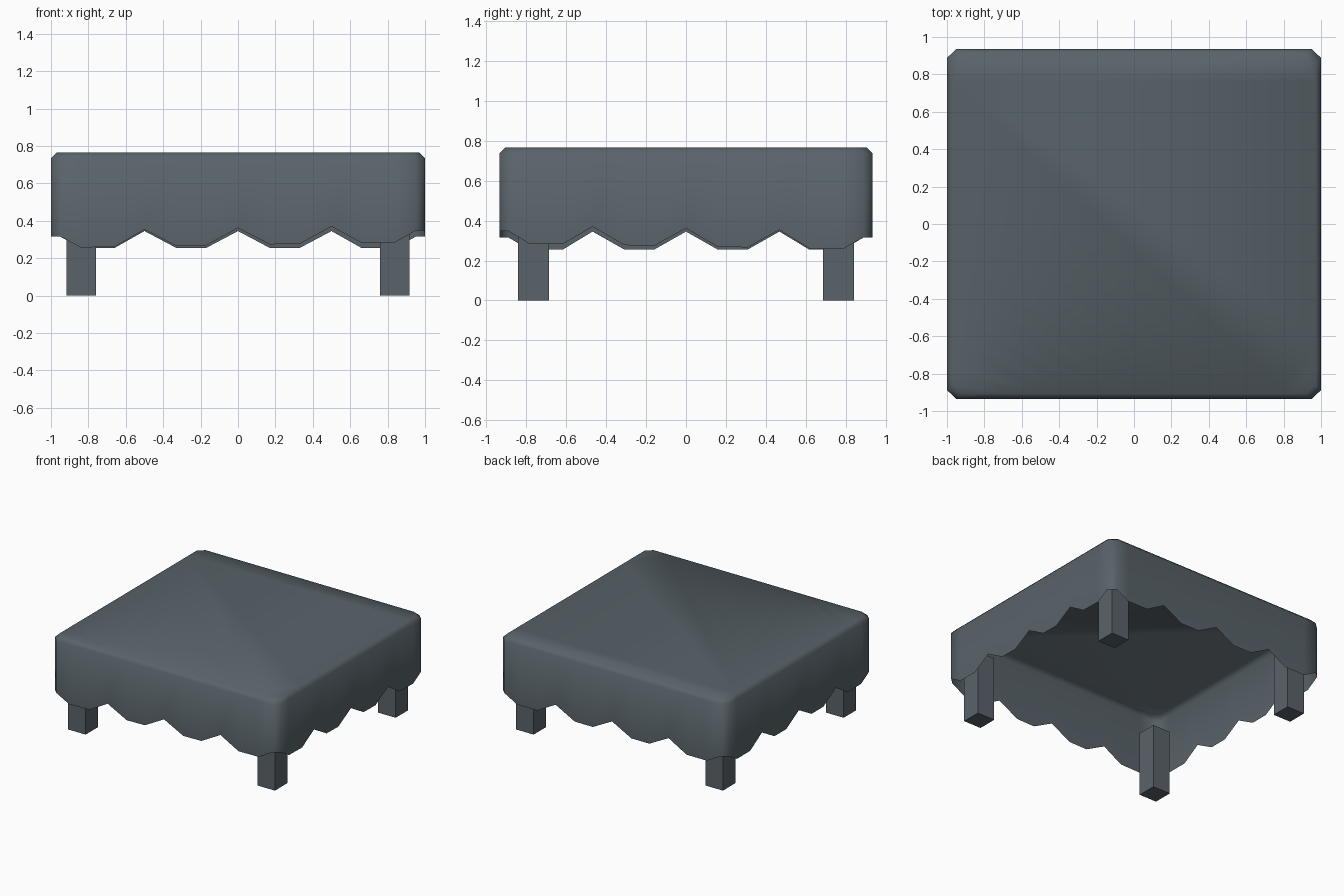
import bpy
import bmesh

cube = bpy.data.objects.get("Cube")
if cube:
    bpy.data.objects.remove(cube, do_unlink=True)

HALF_X, HALF_Y = 1.0, 0.935
TOP, SHOULDER = 0.765, 0.735

slate = bpy.data.materials.new("slate grey")
slate.use_nodes = True
colour = (0.10, 0.125, 0.143, 1)
slate.diffuse_color = colour
bsdf = slate.node_tree.nodes["Principled BSDF"]
bsdf.inputs["Base Color"].default_value = colour
bsdf.inputs["Roughness"].default_value = 0.8


def finish(bm, name):
    mesh = bpy.data.meshes.new(name)
    bm.to_mesh(mesh)
    bm.free()
    mesh.materials.append(slate)
    obj = bpy.data.objects.new(name, mesh)
    bpy.context.collection.objects.link(obj)
    return obj


# Scalloped hem along one side: position and height
half_hem = [(0, 0.345), (0.17, 0.255), (0.33, 0.255), (0.5, 0.345),
            (0.66, 0.255), (0.84, 0.255), (0.95, 0.315)]
side = [(-u, z) for u, z in reversed(half_hem[1:])] + half_hem

# Outline of all four sides, with clipped corners between them
outline = []
for turn in range(4):
    for u, z in side:
        x, y = u, -1
        for _ in range(turn):
            x, y = -y, x
        lift = 0.033 * (x + 1) / 2 * (1 - y) / 2   # one corner hangs higher
        outline.append((x * HALF_X, y * HALF_Y, z + lift))

# Cloth: open shell with a bevelled top edge
bm = bmesh.new()
rings = [
    [bm.verts.new(p) for p in outline],
    [bm.verts.new((x, y, SHOULDER)) for x, y, z in outline],
    [bm.verts.new((x * 0.97, y * 0.97, TOP)) for x, y, z in outline],
]
count = len(outline)
for low, high in zip(rings, rings[1:]):
    for i in range(count):
        j = (i + 1) % count
        bm.faces.new((low[i], low[j], high[j], high[i]))
bm.faces.new(rings[-1])
for face in bm.faces:
    face.smooth = True
finish(bm, "table_cloth")

# Four square legs
for sx, x_name in ((1, "left"), (-1, "right")):
    for sy, y_name in ((-1, "front"), (1, "back")):
        bm = bmesh.new()
        bmesh.ops.create_cube(bm, size=1)
        bmesh.ops.scale(bm, vec=(0.156, 0.156, 0.52), verts=bm.verts)
        bmesh.ops.translate(bm, vec=(sx * 0.838, sy * 0.763, 0.26), verts=bm.verts)
        finish(bm, f"{y_name}_{x_name}_leg")
